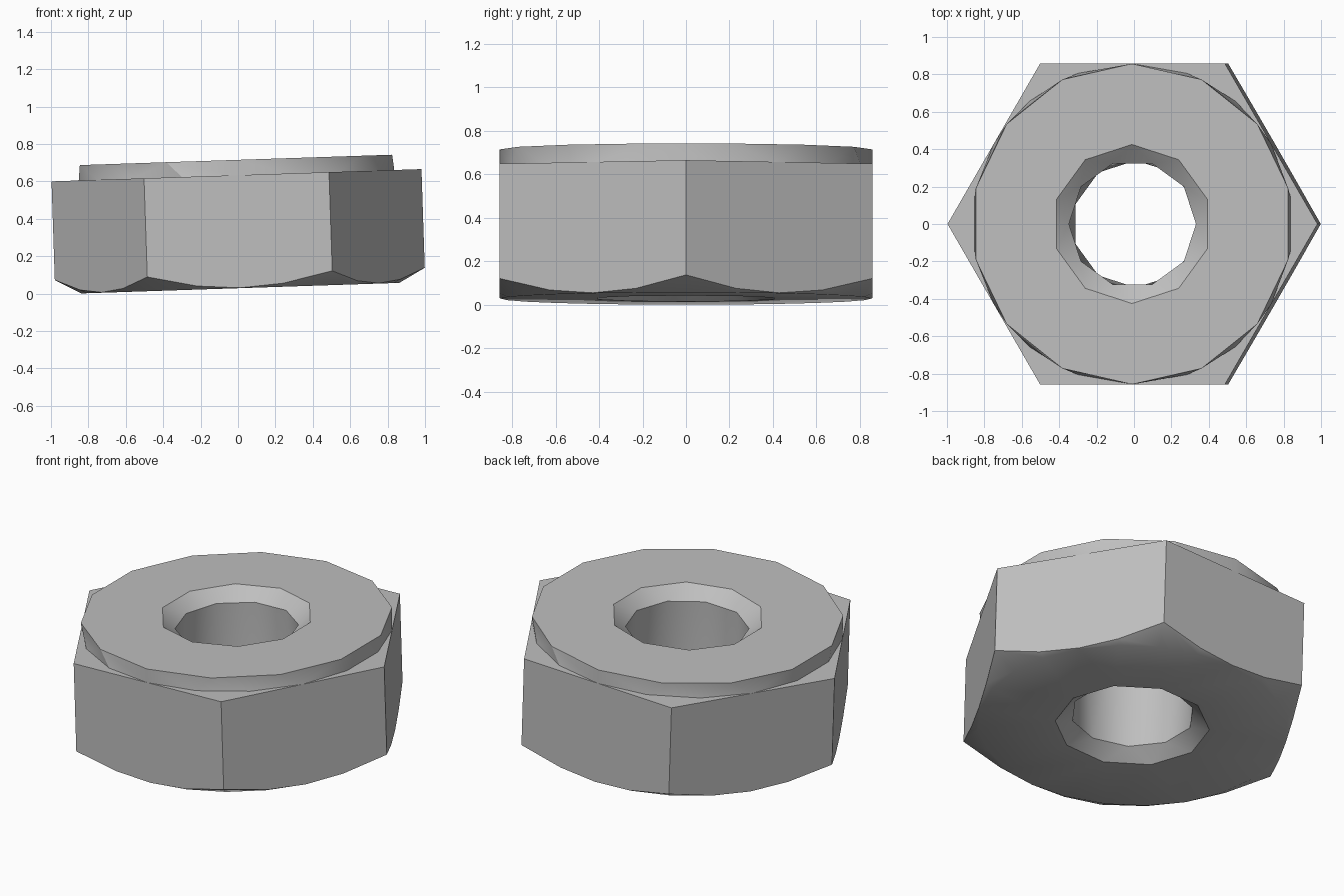
import bpy, bmesh, math

if "Cube" in bpy.data.objects:
    bpy.data.objects.remove(bpy.data.objects["Cube"])

steel = bpy.data.materials.new("steel_grey")
steel.use_nodes = True
grey = (0.52, 0.52, 0.52, 1)
steel.diffuse_color = grey
steel.node_tree.nodes["Principled BSDF"].inputs["Base Color"].default_value = grey

FLAT = 0.857                    # centre to flat of the hexagon
BODY_TOP, NUT_TOP = 0.604, 0.686
SINK = 0.07                     # countersink depth
TILT = math.radians(-1.9)


def ring(count, radius, height, start=0.0):
    """Points of a regular polygon as (angle, radius, height)."""
    return [(start + 360 * i / count, radius, height) for i in range(count)]


def hex_ring(height_rule):
    """Points along the hexagon outline, four to a side."""
    points = []
    for i in range(24):
        angle = i * 15
        radius = FLAT / math.cos(math.radians(angle % 60 - 30))
        points.append((angle, radius, height_rule(radius)))
    return points


def stitch(bm, low, high):
    """Join two rings of any point counts with triangles."""
    (a_pts, a), (b_pts, b) = low, high
    i = j = 0
    while i < len(a) or j < len(b):
        next_a = a_pts[i % len(a)][0] + 360 / len(a) if i < len(a) else math.inf
        next_b = b_pts[j % len(b)][0] + 360 / len(b) if j < len(b) else math.inf
        a0, b0 = a[i % len(a)], b[j % len(b)]
        if next_a <= next_b:
            bm.faces.new((a0, a[(i + 1) % len(a)], b0))
            i += 1
        else:
            bm.faces.new((a0, b[(j + 1) % len(b)], b0))
            j += 1


def build(name, rings):
    bm = bmesh.new()
    made = []
    for points in rings:
        verts = [bm.verts.new((r * math.cos(math.radians(t)), r * math.sin(math.radians(t)), z))
                 for t, r, z in points]
        made.append((points, verts))
    for low, high in zip(made, made[1:]):
        stitch(bm, low, high)
    bmesh.ops.dissolve_limit(bm, angle_limit=0.002, verts=bm.verts, edges=bm.edges)
    mesh = bpy.data.meshes.new(name)
    bm.to_mesh(mesh)
    bm.free()
    mesh.materials.append(steel)
    obj = bpy.data.objects.new(name, mesh)
    bpy.context.collection.objects.link(obj)
    obj.rotation_euler.y = TILT
    obj.location = (0.012, 0, 0.029)
    bpy.ops.object.select_all(action="DESELECT")
    obj.select_set(True)
    bpy.context.view_layer.objects.active = obj
    bpy.ops.object.shade_smooth_by_angle(angle=math.radians(28))


top_rim = ring(10, 0.425, NUT_TOP, 18)
bottom_rim = ring(10, 0.425, 0)

# Hexagonal body with a conical chamfer underneath
build("hex_body", [
    bottom_rim,
    ring(24, FLAT - 0.006, 0),
    hex_ring(lambda r: (r - FLAT) * 0.56 + 0.002),
    hex_ring(lambda r: BODY_TOP),
    ring(24, 0.6, BODY_TOP),
])

# Raised round collar on top
build("top_collar", [
    ring(18, FLAT, BODY_TOP, 10),
    ring(14, FLAT, NUT_TOP, 90 / 7),
    top_rim,
])

# Countersunk bore
build("bore", [
    top_rim,
    ring(10, 0.34, NUT_TOP - SINK),
    ring(10, 0.34, SINK, 18),
    bottom_rim,
])
